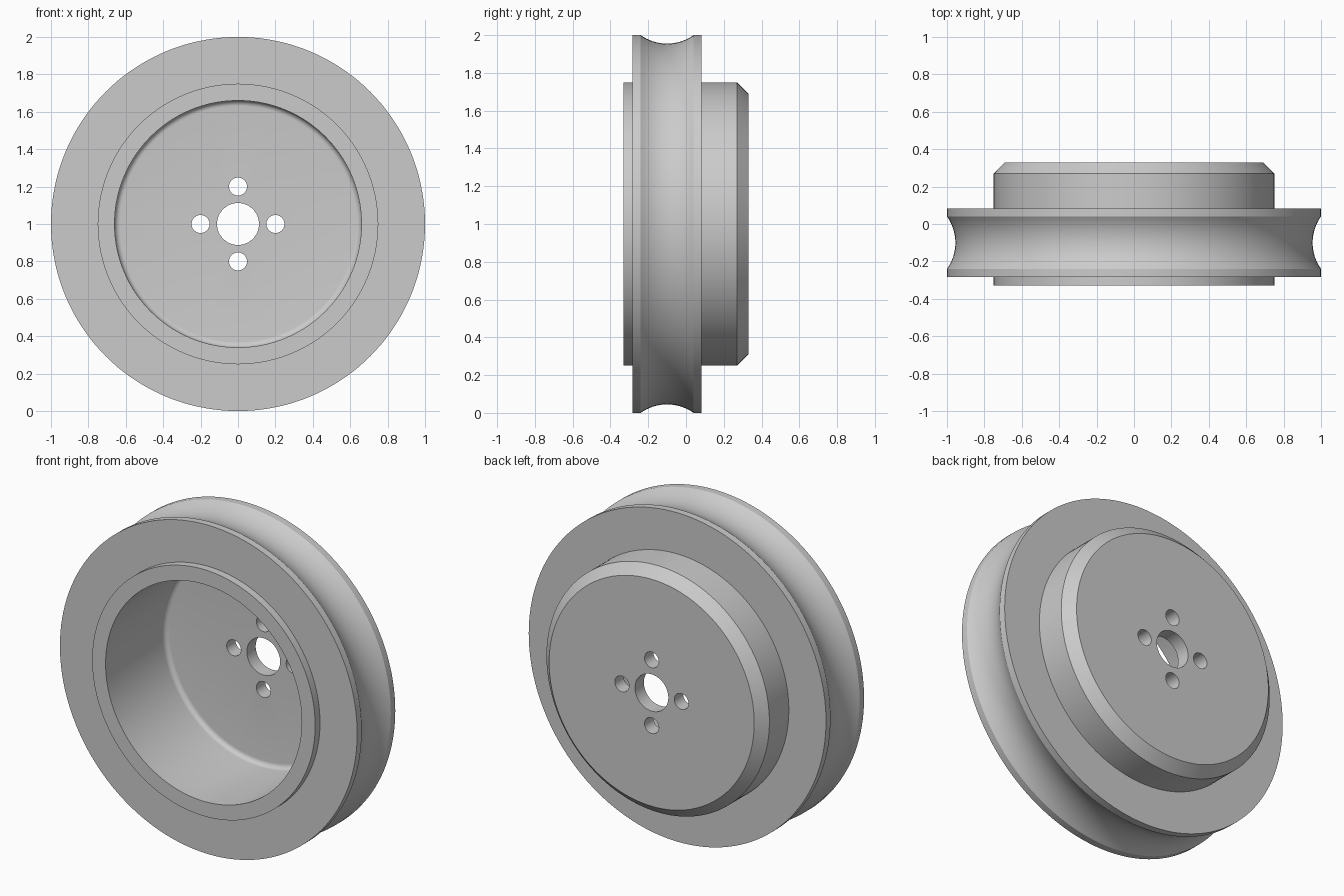
import bpy, bmesh, math
from mathutils import Matrix

if "Cube" in bpy.data.objects:
    bpy.data.objects.remove(bpy.data.objects["Cube"], do_unlink=True)

SEGMENTS = 144
CENTRE_Z = 1.0

metal = bpy.data.materials.new("grey metal")
metal.use_nodes = True
colour = (0.6, 0.6, 0.6, 1)
metal.diffuse_color = colour
metal.node_tree.nodes["Principled BSDF"].inputs["Base Color"].default_value = colour


def arc(cy, cr, radius, start, end, steps):
    """Profile points (y, r) along an arc, angles in degrees."""
    angles = [math.radians(start + (end - start) * i / steps) for i in range(steps + 1)]
    return [(cy + radius * math.cos(a), cr + radius * math.sin(a)) for a in angles]


def lathe(name, profile):
    """Spin a closed (y, r) profile round the wheel's axle."""
    bm = bmesh.new()
    rings = []
    for i in range(SEGMENTS):
        a = math.tau * i / SEGMENTS
        rings.append([bm.verts.new((r * math.sin(a), y, CENTRE_Z + r * math.cos(a)))
                      for y, r in profile])
    n = len(profile)
    for i, ring in enumerate(rings):
        after = rings[(i + 1) % SEGMENTS]
        for j in range(n):
            k = (j + 1) % n
            bm.faces.new((ring[j], ring[k], after[k], after[j]))
    bmesh.ops.recalc_face_normals(bm, faces=bm.faces)
    mesh = bpy.data.meshes.new(name)
    bm.to_mesh(mesh)
    bm.free()
    mesh.materials.append(metal)
    obj = bpy.data.objects.new(name, mesh)
    bpy.context.collection.objects.link(obj)
    return obj


# Rim groove: shallow arc between the two flange lips
groove_y, half_width, depth = -0.1, 0.14, 0.045
groove_r = (half_width ** 2 + depth ** 2) / (2 * depth)
sweep = math.degrees(math.asin(half_width / groove_r))
groove = arc(groove_y, 1 - depth + groove_r, groove_r, 270 - sweep, 270 + sweep, 16)

# Rounded corner at the bottom of the hollow
floor_y, cup_r, fillet = 0.245, 0.66, 0.03
corner = arc(floor_y - fillet, cup_r - fillet, fillet, 0, 90, 6)

profile = ([(-0.33, 0.75), (-0.283, 0.75), (-0.283, 1)] + groove +
           [(0.083, 1), (0.083, 0.75), (0.27, 0.75), (0.33, 0.69),
            (0.33, 0.112), (floor_y, 0.112)] + corner + [(-0.33, cup_r)])
wheel = lathe("pulley_wheel", profile)

# Four bolt holes round the axle bore
bm = bmesh.new()
for i in range(4):
    a = math.tau * i / 4
    place = (Matrix.Translation((0.2 * math.cos(a), 0.29, CENTRE_Z + 0.2 * math.sin(a)))
             @ Matrix.Rotation(math.pi / 2, 4, 'X'))
    bmesh.ops.create_cone(bm, cap_ends=True, segments=48, radius1=0.048,
                          radius2=0.048, depth=0.3, matrix=place)
mesh = bpy.data.meshes.new("bolt_hole_cutter")
bm.to_mesh(mesh)
bm.free()
mesh.materials.append(metal)
cutter = bpy.data.objects.new("bolt_hole_cutter", mesh)
bpy.context.collection.objects.link(cutter)
cutter.hide_render = True

bpy.ops.object.select_all(action='DESELECT')
wheel.select_set(True)
bpy.context.view_layer.objects.active = wheel
cut = wheel.modifiers.new("bolt_holes", 'BOOLEAN')
cut.object = cutter
cut.operation = 'DIFFERENCE'
cut.solver = 'EXACT'
bpy.ops.object.modifier_apply(modifier=cut.name)
bpy.data.objects.remove(cutter, do_unlink=True)

bpy.ops.object.shade_smooth_by_angle(angle=math.radians(30))
